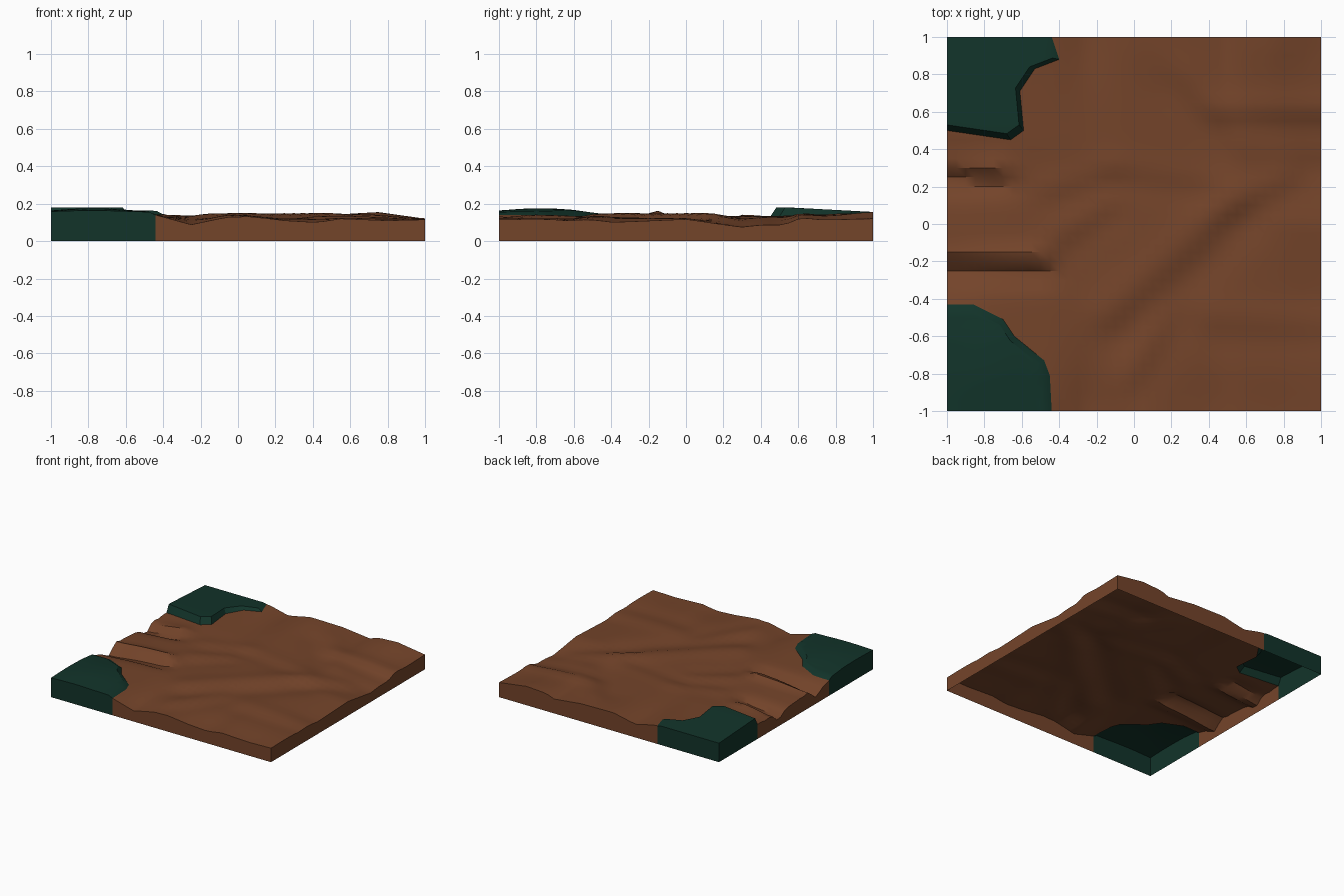
import bpy, bmesh, math
from mathutils import Vector
from mathutils.geometry import delaunay_2d_cdt

if "Cube" in bpy.data.objects:
    bpy.data.objects.remove(bpy.data.objects["Cube"])


def material(name, rgb):
    m = bpy.data.materials.new(name)
    m.diffuse_color = (*rgb, 1)
    m.use_nodes = True
    m.node_tree.nodes["Principled BSDF"].inputs["Base Color"].default_value = m.diffuse_color
    return m


DIRT = material("dirt brown", (0.175, 0.058, 0.023))
GRASS = material("dark grass green", (0.006, 0.034, 0.023))

# Height profiles along the four rims: (position, height)
FRONT = [(-1, .14), (-.44, .14), (-.25, .088), (-.05, .13), (.05, .135), (.25, .11), (.42, .1), (.55, .12), (.8, .11), (1, .115)]
BACK = [(-1, .13), (-.42, .15), (-.24, .108), (-.04, .15), (.25, .145), (.5, .118), (.57, .145), (.75, .155), (1, .12)]
LEFT = [(-1, .14), (-.43, .125), (-.34, .105), (-.2, .085), (-.05, .12), (.12, .11), (.28, .075), (.45, .12), (1, .13)]
RIGHT = [(-1, .115), (-.7, .12), (-.4, .1), (0, .117), (.3, .075), (.6, .11), (1, .12)]

# Creases: start, end, height, width (ground is high on the left of the line)
CREASES = [
    ((-1.3, -.205), (-.55, -.22), .038, .05),
    ((-1.3, .285), (-.75, .26), .032, .05),
    ((-.1, -.53), (.55, .05), .018, .09),
    ((.5, .05), (.8, .2), .009, .06),
    ((.0, -.85), (.2, -.52), .010, .07),
    ((.5, .45), (.25, .75), -.010, .08),
    ((.5, .57), (1, .57), .012, .06),
    ((-.4, -.12), (-.15, .06), .009, .06),
    ((-.4, .17), (-.15, .24), .008, .06),
    ((-.1, .27), (.4, .2), .006, .06),
    ((.45, -.55), (.95, -.58), .008, .08),
]

# Grass outlines, given relative to their corner of the tile
PATCHES = {
    "grass_back": ((-1, 1), [(0, -.5), (.34, -.55), (.41, -.5), (.39, -.29), (.47, -.17), (.6, -.12), (.56, 0)]),
    "grass_front": ((-1, -1), [(.56, 0), (.55, .19), (.52, .27), (.36, .4), (.3, .49), (.14, .57), (0, .57)]),
}
INSET = .94


def profile(pts, x):
    for (a, za), (b, zb) in zip(pts, pts[1:]):
        if x <= b:
            return za + (zb - za) * max(0, x - a) / (b - a)
    return pts[-1][1]


def crease(x, y, a, b, h, w):
    a, d = Vector(a), Vector(b) - Vector(a)
    length = d.length
    d /= length
    p = Vector((x, y)) - a
    along, side = p.dot(d), d.x * p.y - d.y * p.x
    over = max(0, -along, along - length) / .12
    return h * side / w * math.exp(.5 - side * side / (2 * w * w) - over * over)


def dirt_height(x, y):
    rims = [(1 + x, profile(LEFT, y)), (1 - x, profile(RIGHT, y)),
            (1 + y, profile(FRONT, x)), (1 - y, profile(BACK, x))]
    total, z = 1 / .25 ** 2, .135 / .25 ** 2
    for dist, h in rims:
        w = 1 / (max(0, dist) + 1e-3) ** 2
        total += w
        z += w * h
    return z / total + sum(crease(x, y, *c) for c in CREASES)


def grass_height(name, x, y):
    if name == "grass_back":
        return .156 + .024 * min(1, (1 - y) / .45)
    bump = math.exp(-((x + .78) ** 2 + (y + .78) ** 2) / .06)
    return .154 + .022 * bump - .07 * max(0, y + .6)


def ratio(name, x, y):
    """Distance from the tile corner, with 1 meaning on the grass outline."""
    (cx, cy), pts = PATCHES[name]
    px, py = x - cx, y - cy
    for (ax, ay), (bx, by) in zip(pts, pts[1:]):
        det = ax * by - ay * bx
        s, t = (px * by - py * bx) / det, (ax * py - ay * px) / det
        if s >= -1e-5 and t >= -1e-5:
            return s + t
    return 9


def height(x, y):
    z = dirt_height(x, y)
    for name in PATCHES:
        r = ratio(name, x, y)
        if r < 1:
            f = min(1, (1 - r) / (1 - INSET - .0005))
            z += (grass_height(name, x, y) - z) * f
    return z


# Lay out grid points, then the grass outlines as fixed edges
N = 40
points, edges = [], []
for i in range(N + 1):
    for j in range(N + 1):
        x, y = -1 + 2 * i / N, -1 + 2 * j / N
        if all(not .9 < ratio(n, x, y) < 1.05 for n in PATCHES):
            points.append(Vector((x, y)))
for (cx, cy), outline in PATCHES.values():
    for k in (1, INSET):
        first = len(points)
        points += [Vector((cx + k * px, cy + k * py)) for px, py in outline]
        edges += [(i, i + 1) for i in range(first, len(points) - 1)]
flat, _, tris, *_ = delaunay_2d_cdt(points, edges, [], 0, 1e-5)


def owner(tri):
    c = sum((flat[i] for i in tri), Vector((0, 0))) / 3
    for name in PATCHES:
        if ratio(name, c.x, c.y) < 1:
            return name
    return "dirt_ground"


def on_rim(e):
    a, b = (v.co for v in e.verts)
    return any(abs(a[k] - s) < 1e-4 and abs(b[k] - s) < 1e-4 for k in (0, 1) for s in (-1, 1))


def build(name, mat):
    """One surface with side walls down to z = 0, open underneath."""
    bm = bmesh.new()
    made = {}
    for tri in tris:
        if owner(tri) != name:
            continue
        for i in tri:
            if i not in made:
                x, y = flat[i]
                made[i] = bm.verts.new((x, y, height(x, y)))
        bm.faces.new([made[i] for i in tri])
    rim = [e for e in bm.edges if e.is_boundary and on_rim(e)]
    wall = bmesh.ops.extrude_edge_only(bm, edges=rim)["geom"]
    for v in wall:
        if isinstance(v, bmesh.types.BMVert):
            v.co.z = 0
    bmesh.ops.recalc_face_normals(bm, faces=bm.faces)
    if sum(f.normal.z for f in bm.faces) < 0:
        bmesh.ops.reverse_faces(bm, faces=bm.faces)
    me = bpy.data.meshes.new(name)
    bm.to_mesh(me)
    bm.free()
    me.materials.append(mat)
    ob = bpy.data.objects.new(name, me)
    bpy.context.collection.objects.link(ob)
    bpy.ops.object.select_all(action='DESELECT')
    ob.select_set(True)
    bpy.context.view_layer.objects.active = ob
    bpy.ops.object.shade_smooth_by_angle(angle=math.radians(30))


build("dirt_ground", DIRT)
for patch in PATCHES:
    build(patch, GRASS)
